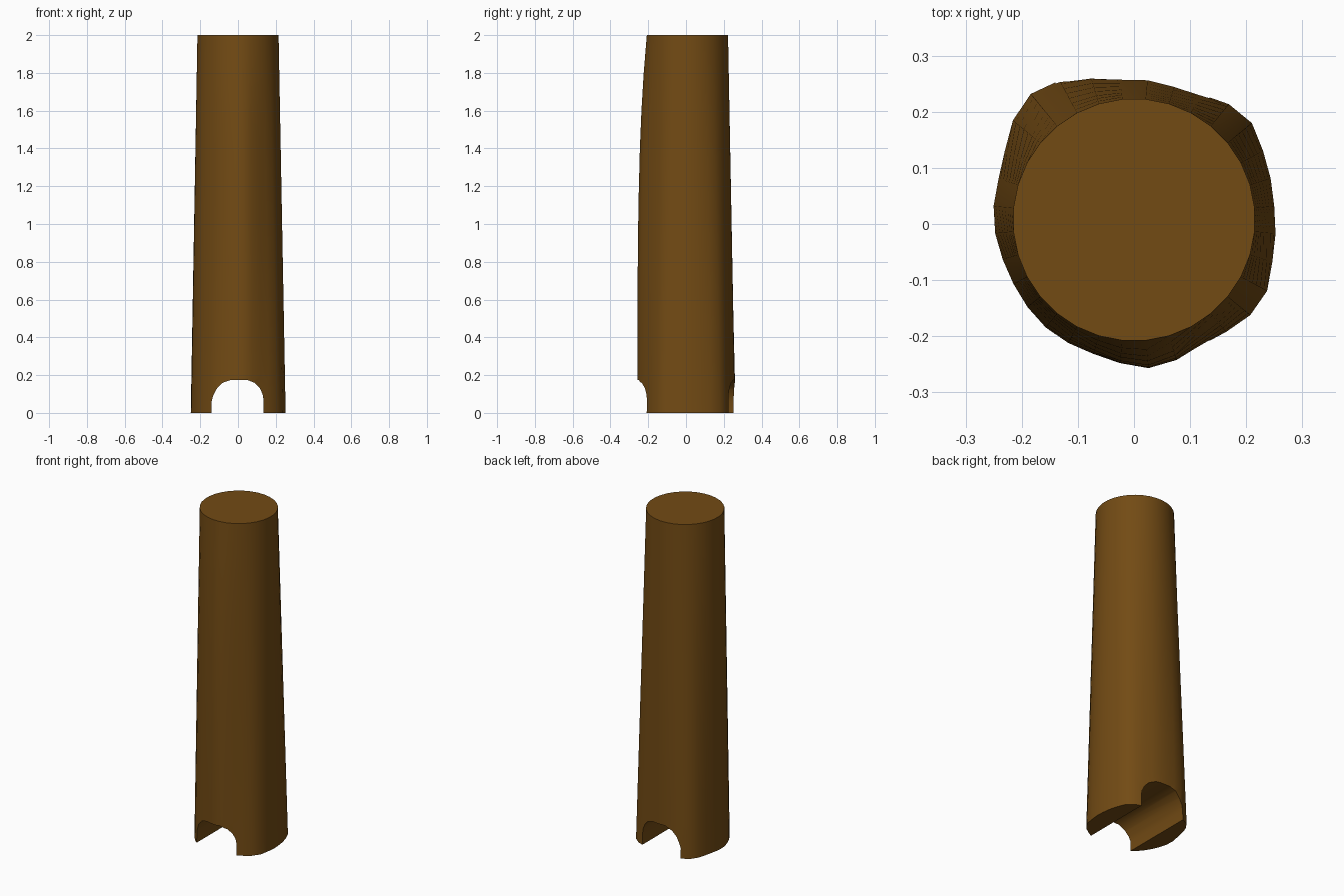
import bpy, bmesh, math

if "Cube" in bpy.data.objects:
    bpy.data.objects.remove(bpy.data.objects["Cube"])

SIDES, HEIGHT = 32, 2.0
TOP_R, CY = 0.216, 0.0075
LEVELS = [0, 0.2, 0.5, 0.8, 1.1, 1.4, 1.6, 1.8, 2.0]

# Uneven foot outline of the trunk, seen from above
FOOT = [(0.25, 0.02), (0.235, 0.11), (0.21, 0.18), (0.18, 0.208), (0.1, 0.235),
        (0.02, 0.26), (-0.03, 0.26), (-0.14, 0.254), (-0.18, 0.236), (-0.21, 0.2),
        (-0.225, 0.15), (-0.235, 0.1), (-0.25, 0.035), (-0.25, 0), (-0.235, -0.06),
        (-0.21, -0.115), (-0.16, -0.182), (-0.13, -0.205), (-0.06, -0.235),
        (0.025, -0.257), (0.07, -0.245), (0.13, -0.208), (0.21, -0.16),
        (0.237, -0.12), (0.246, -0.07)]
polar = sorted((math.atan2(y - CY, x) % math.tau, math.hypot(x, y - CY)) for x, y in FOOT)
polar = ([(polar[-1][0] - math.tau, polar[-1][1])] + polar
         + [(polar[0][0] + math.tau, polar[0][1])])


def foot_radius(a):
    for (a0, r0), (a1, r1) in zip(polar, polar[1:]):
        if a0 <= a <= a1:
            return r0 + (r1 - r0) * (a - a0) / (a1 - a0)


def make_object(name, bm):
    bmesh.ops.recalc_face_normals(bm, faces=bm.faces)
    mesh = bpy.data.meshes.new(name)
    bm.to_mesh(mesh)
    bm.free()
    ob = bpy.data.objects.new(name, mesh)
    bpy.context.collection.objects.link(ob)
    return ob


def loft(name, rings):
    bm = bmesh.new()
    loops = [[bm.verts.new(p) for p in ring] for ring in rings]
    n = len(rings[0])
    for lo, hi in zip(loops, loops[1:]):
        for i in range(n):
            j = (i + 1) % n
            bm.faces.new((lo[i], lo[j], hi[j], hi[i]))
    bm.faces.new(loops[0])
    bm.faces.new(loops[-1])
    return make_object(name, bm)


# Trunk: foot outline blending into a round top; the front bulge fades late
rings = []
for z in LEVELS:
    ring = []
    for i in range(SIDES):
        a = (i + 0.5) * math.tau / SIDES
        power = 1 + 3 * max(0, -math.sin(a)) ** 12
        w = 1 - (z / HEIGHT) ** power
        r = TOP_R + (foot_radius(a) - TOP_R) * w
        ring.append((r * math.cos(a), CY + r * math.sin(a), z))
    rings.append(ring)
trunk = loft("trunk", rings)

# Arched tunnel running front to back through the foot
ARCH = [(-0.14, -0.1), (-0.14, 0.06), (-0.132, 0.09), (-0.115, 0.125), (-0.085, 0.158),
        (-0.04, 0.174), (0.05, 0.174), (0.09, 0.158), (0.115, 0.132), (0.13, 0.1),
        (0.135, 0.07), (0.135, -0.1)]
cutter = loft("tunnel_cutter", [[(x, y, z) for x, z in ARCH] for y in (-0.5, 0.5)])
cutter.hide_render = True

cut = trunk.modifiers.new("tunnel", "BOOLEAN")
cut.operation = "DIFFERENCE"
cut.solver = "EXACT"
cut.object = cutter
bpy.context.view_layer.objects.active = trunk
trunk.select_set(True)
cutter.select_set(False)
bpy.ops.object.modifier_apply(modifier=cut.name)
bpy.data.objects.remove(cutter)

# Smooth bark with crisp rims
bpy.ops.object.shade_smooth_by_angle(angle=math.radians(35))
mat = bpy.data.materials.new("brown_wood")
mat.diffuse_color = (0.17, 0.07, 0.007, 1)
mat.use_nodes = True
mat.node_tree.nodes["Principled BSDF"].inputs["Base Color"].default_value = mat.diffuse_color
trunk.data.materials.clear()
trunk.data.materials.append(mat)
